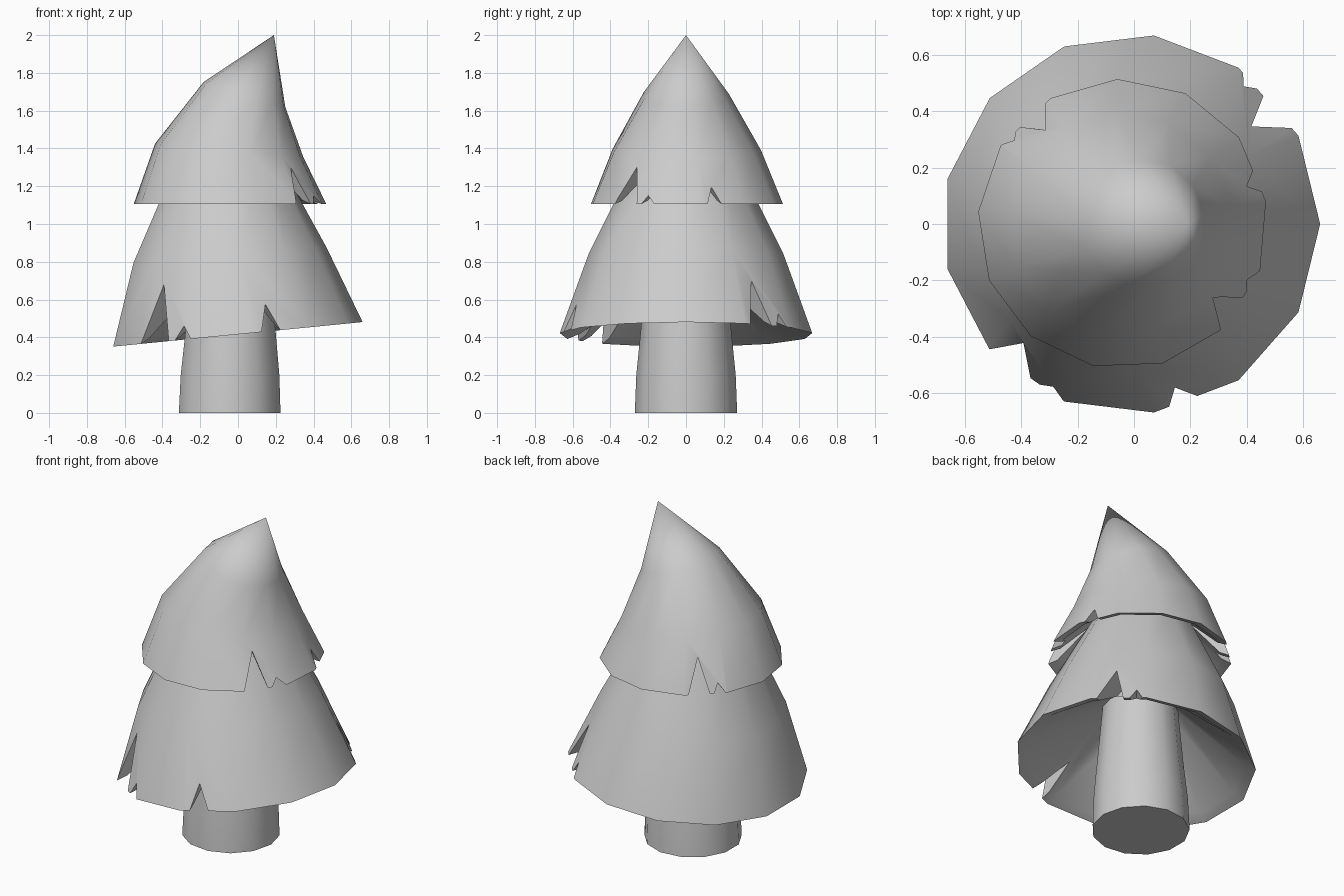
import bpy, bmesh
from math import sin, cos, tau, radians
from mathutils import Vector

if "Cube" in bpy.data.objects:
    bpy.data.objects.remove(bpy.data.objects["Cube"])

SIDES = 13


def make_object(name, bm):
    bmesh.ops.recalc_face_normals(bm, faces=bm.faces)
    mesh = bpy.data.meshes.new(name)
    bm.to_mesh(mesh)
    bm.free()
    obj = bpy.data.objects.new(name, mesh)
    bpy.context.collection.objects.link(obj)
    return obj


def lathe(name, rings, start=0.0, tip=None):
    """Stack of tilted rings (centre x, z, radius, tilt), capped below, closed by a tip or a cap."""
    bm = bmesh.new()
    loops = []
    for cx, z, r, tilt in rings:
        loop = []
        for i in range(SIDES):
            a = start + tau * i / SIDES
            u = r * cos(a)
            loop.append(bm.verts.new((cx + u * cos(tilt), r * sin(a), z + u * sin(tilt))))
        loops.append(loop)
    for lo, hi in zip(loops, loops[1:]):
        for i in range(SIDES):
            j = (i + 1) % SIDES
            bm.faces.new((lo[i], lo[j], hi[j], hi[i]))
    top = loops[-1]
    if tip:
        t = bm.verts.new(tip)
        for i in range(SIDES):
            bm.faces.new((top[i], top[(i + 1) % SIDES], t))
    else:
        bm.faces.new(top)
    bm.faces.new(loops[0][::-1])
    return make_object(name, bm)


def select_only(obj):
    bpy.ops.object.select_all(action='DESELECT')
    obj.select_set(True)
    bpy.context.view_layer.objects.active = obj


def notch_cutter(p0, apex, p1, rim_z):
    """Triangular wedge through a rim, pushed through along the radial direction."""
    a = Vector(apex)
    e0 = a + (Vector((*p0, rim_z(p0[0]))) - a) * 1.6
    e1 = a + (Vector((*p1, rim_z(p1[0]))) - a) * 1.6
    out = Vector((a.x, a.y, 0)).normalized() * 0.2
    bm = bmesh.new()
    inner = [bm.verts.new(p - out) for p in (a, e0, e1)]
    outer = [bm.verts.new(p + out) for p in (a, e0, e1)]
    bm.faces.new(inner)
    bm.faces.new(outer[::-1])
    for i in range(3):
        j = (i + 1) % 3
        bm.faces.new((inner[i], inner[j], outer[j], outer[i]))
    cutter = make_object("notch_cutter", bm)
    cutter.hide_render = True
    return cutter


def cut_notches(obj, notches, rim_z):
    """Cut the torn notches into the rim."""
    for p0, apex, p1 in notches:
        cutter = notch_cutter(p0, apex, p1, rim_z)
        select_only(obj)
        b = obj.modifiers.new("notch", 'BOOLEAN')
        b.operation, b.solver, b.object = 'DIFFERENCE', 'EXACT', cutter
        bpy.ops.object.modifier_apply(modifier=b.name)
        bpy.data.objects.remove(cutter)


# Trunk
trunk = lathe("trunk", [(-.048, 0, .273, 0), (-.046, .2, .265, 0),
                        (-.043, .42, .243, 0), (-.043, .9, .2, 0)])

# Lower foliage: hollow underside, lip, tilted rim, outer cone
lower = lathe("lower_foliage", [(-.045, .77, .20, .03), (-.01, .44, .615, .098),
                                (-.01, .415, .673, .098), (-.05, .835, .52, .08),
                                (-.055, 1.3, .29, 0)])
cut_notches(lower, [
    ((-.51, -.44), (-.39, -.42, .68), (-.365, -.545)),
    ((-.335, -.57), (-.285, -.575, .46), (-.25, -.63)),
    ((.125, -.65), (.145, -.58, .575), (.225, -.61)),
    ((.46, .455), (.415, .345, .70), (.565, .345)),
    ((.39, .54), (.39, .49, .525), (.44, .485)),
], lambda x: .415 + .098 * x)

# Upper foliage with leaning tip
upper = lathe("upper_foliage", [(-.04, 1.38, .20, 0), (-.04, 1.125, .46, 0),
                                (-.04, 1.105, .514, 0), (-.045, 1.39, .397, -.09),
                                (.035, 1.685, .228, -.295)],
              start=radians(9), tip=(.19, 0, 2.0))
cut_notches(upper, [
    ((.31, -.38), (.29, -.27, 1.30), (.39, -.265)),
    ((.405, -.24), (.40, -.2, 1.15), (.45, -.17)),
    ((.455, .115), (.41, .138, 1.195), (.425, .19)),
    ((-.315, .425), (-.315, .335, 1.30), (-.40, .34)),
    ((-.42, .325), (-.425, .298, 1.16), (-.465, .28)),
], lambda x: 1.105)

for obj in (trunk, lower, upper):
    select_only(obj)
    bpy.ops.object.shade_smooth_by_angle(angle=radians(40))
